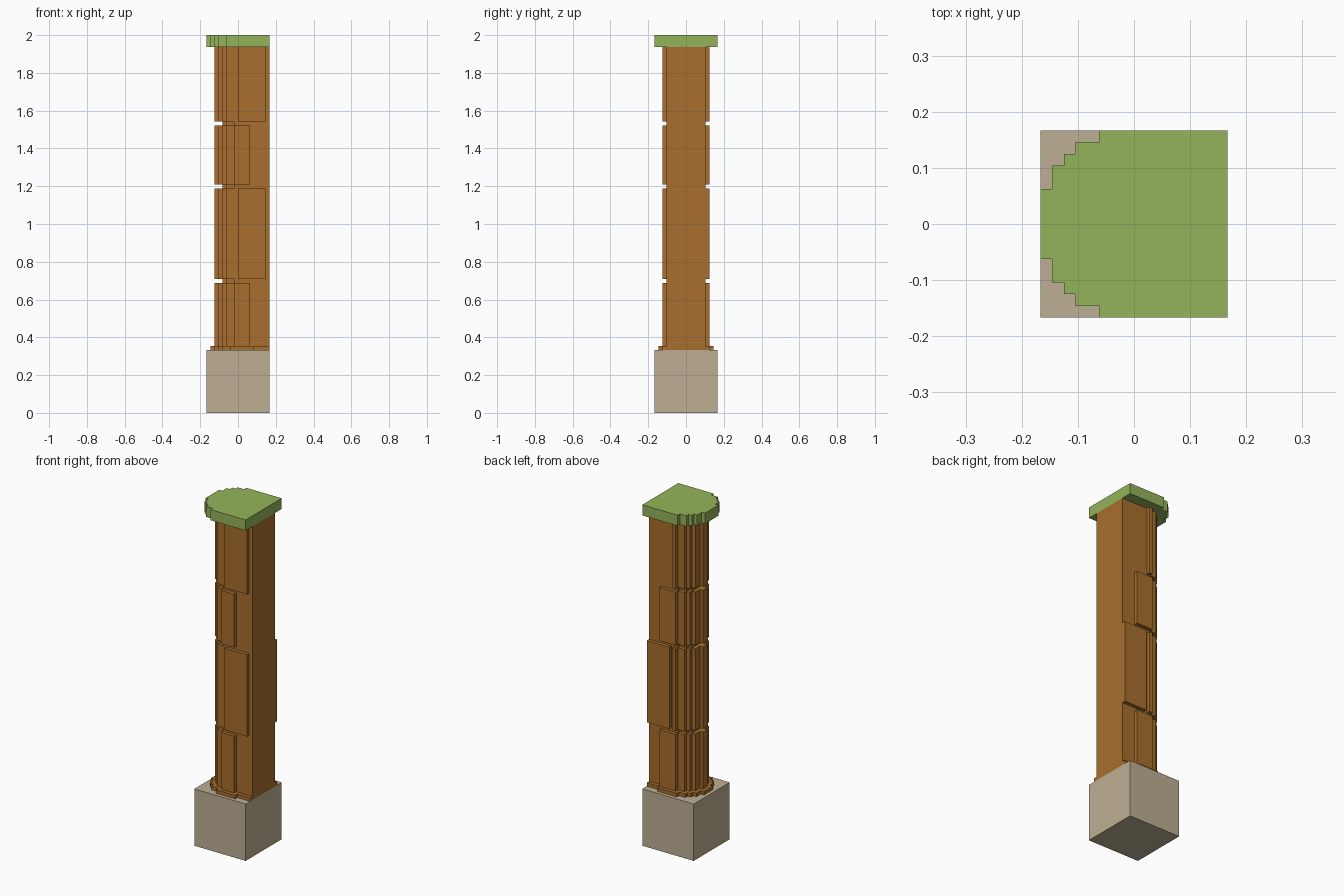
import bpy
import bmesh

U = 1 / 48  # one block unit

old = bpy.data.objects.get("Cube")
if old:
    bpy.data.objects.remove(old, do_unlink=True)


def material(name, rgb):
    m = bpy.data.materials.new(name)
    m.use_nodes = True
    m.diffuse_color = (*rgb, 1)
    m.node_tree.nodes["Principled BSDF"].inputs["Base Color"].default_value = (*rgb, 1)
    return m


STONE = material("beige stone", (0.515, 0.429, 0.296))
BARK = material("brown bark", (0.392, 0.156, 0.026))
LEAF = material("leaf green", (0.296, 0.456, 0.102))


def prism(name, outline, z0, z1, mat):
    """Extrude a flat outline, in block units, from z0 to z1."""
    bm = bmesh.new()
    base = bm.faces.new([bm.verts.new((x * U, y * U, z0 * U)) for x, y in outline])
    top = bmesh.ops.extrude_face_region(bm, geom=[base])["geom"]
    verts = [v for v in top if isinstance(v, bmesh.types.BMVert)]
    bmesh.ops.translate(bm, verts=verts, vec=(0, 0, (z1 - z0) * U))
    bmesh.ops.recalc_face_normals(bm, faces=bm.faces)
    mesh = bpy.data.meshes.new(name)
    bm.to_mesh(mesh)
    bm.free()
    mesh.materials.append(mat)
    obj = bpy.data.objects.new(name, mesh)
    bpy.context.collection.objects.link(obj)
    return obj


def stepped(steps, end):
    """Mirrored staircase outline: each step is (start x, half width)."""
    half = []
    for i, (x, w) in enumerate(steps):
        nxt = steps[i + 1][0] if i + 1 < len(steps) else end
        half += [(x, -w), (nxt, -w)]
    return half + [(x, -y) for x, y in reversed(half)]


def box(name, x0, x1, y0, y1, z0, z1, mat):
    return prism(name, [(x0, y0), (x1, y0), (x1, y1), (x0, y1)], z0, z1, mat)


# Stone block at the foot
box("base_block", -8, 8, -8, 8, 0, 16, STONE)

# Root collar, wider beneath the bark
prism("root_collar", stepped([(-7, 2), (-6, 4), (-5, 5), (-4, 6), (-2, 7), (4, 6)], 8),
      16, 17, BARK)

# Inner trunk, flat on its left side
prism("trunk_core", stepped([(-4, 3), (-3, 4), (-1, 5)], 8), 17, 93, BARK)

# Bark bands: bottom, top, front plate x range, back plate x ranges
bands = [
    (17, 33, (-1, 3), [(-1, 4)]),
    (34, 57, (0, 7), [(-1, 0), (1, 8)]),
    (58, 73, (-1, 3), [(-1, 4)]),
    (74, 93, (0, 7), [(-1, 0)]),
]
shell = stepped([(-6, 1), (-5, 3), (-4, 4), (-3, 5)], -1)
for z0, z1, front, backs in bands:
    prism("bark_shell", shell, z0, z1, BARK)
    box("front_bark_plate", *front, -6, -5, z0, z1, BARK)
    for back in backs:
        box("back_bark_plate", *back, 5, 6, z0, z1, BARK)

# Green cap, rounded in steps on its right side
prism("leaf_cap", stepped([(-8, 3), (-7, 5), (-6, 6), (-5, 7), (-3, 8)], 8), 93, 96, LEAF)
